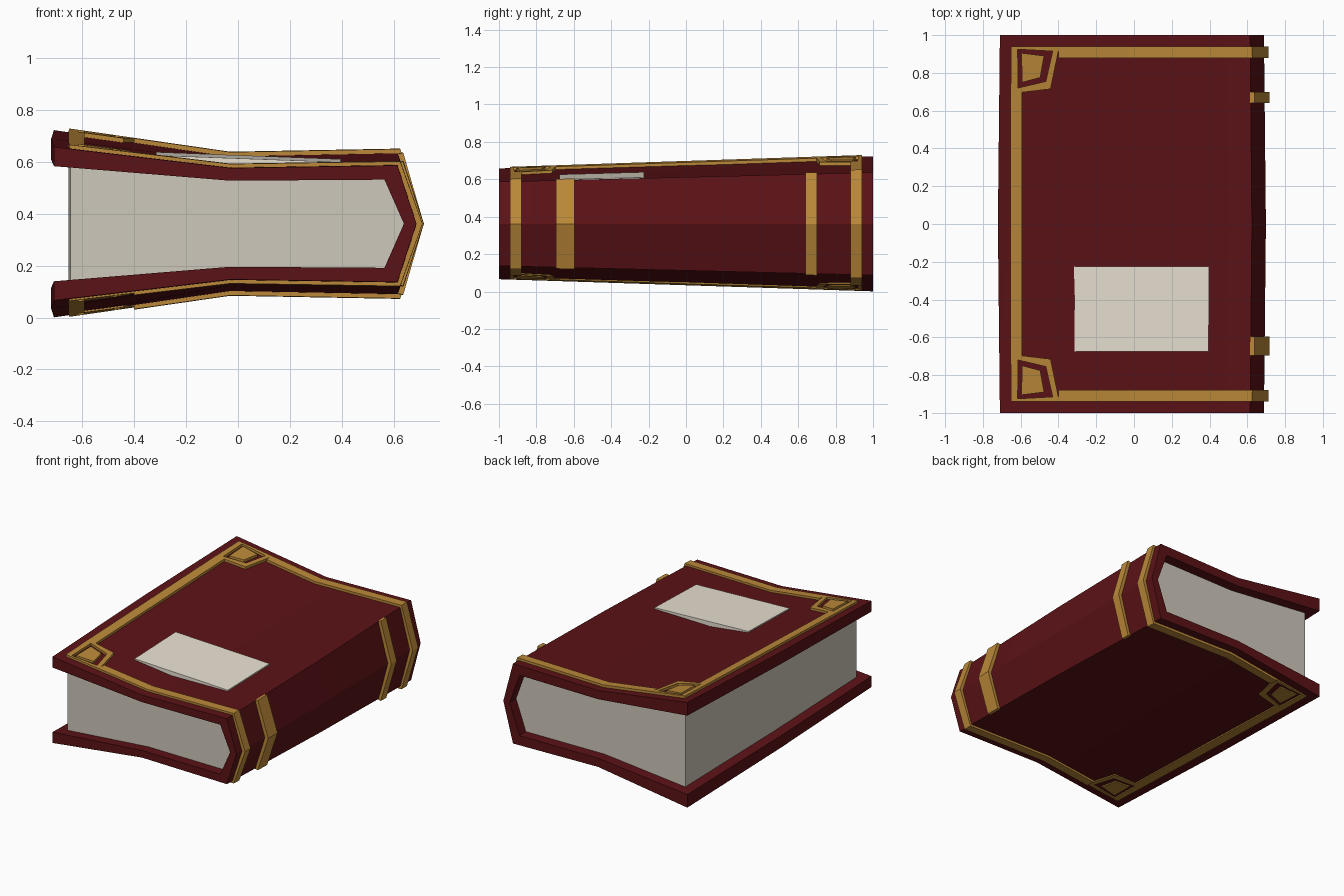
import bpy, bmesh

if "Cube" in bpy.data.objects:
    bpy.data.objects.remove(bpy.data.objects["Cube"])

CZ = 0.362                      # mid height of the book


def scale(y):                   # book gets thicker toward the back
    return 1 + 0.11 * (y + 1)


def place(x, h, y):
    return (x * (1 + 0.015 * (1 - abs(y))), y, CZ + h * scale(y))


def material(name, rgb):
    m = bpy.data.materials.new(name)
    m.diffuse_color = (*rgb, 1)
    m.use_nodes = True
    m.node_tree.nodes["Principled BSDF"].inputs["Base Color"].default_value = m.diffuse_color
    return m


RED = material("red_leather", (0.105, 0.006, 0.008))
GOLD = material("gold_trim", (0.50, 0.25, 0.04))
PAPER = material("paper", (0.62, 0.58, 0.50))
LABEL = material("label_paper", (0.82, 0.76, 0.65))


def finish(name, bm, mat, smooth=False):
    bmesh.ops.recalc_face_normals(bm, faces=bm.faces)
    me = bpy.data.meshes.new(name)
    bm.to_mesh(me)
    bm.free()
    me.materials.append(mat)
    ob = bpy.data.objects.new(name, me)
    bpy.context.collection.objects.link(ob)
    if smooth:
        bpy.ops.object.select_all(action='DESELECT')
        ob.select_set(True)
        bpy.context.view_layer.objects.active = ob
        bpy.ops.object.shade_smooth_by_angle(angle=0.4)
    return ob


def mirrored(half):
    """Upper (x, h) points plus their reflection below mid height."""
    return half + [(x, -h) for x, h in reversed(half) if h]


def prism(name, profile, ys, mat, smooth=False):
    """Closed (x, h) profile swept along y."""
    bm = bmesh.new()
    rings = [[bm.verts.new(place(x, h, y)) for x, h in profile] for y in ys]
    n = len(profile)
    for a, b in zip(rings, rings[1:]):
        for i in range(n):
            j = (i + 1) % n
            bm.faces.new((a[i], a[j], b[j], b[i]))
    bm.faces.new(rings[0])
    bm.faces.new(rings[-1])
    return finish(name, bm, mat, smooth)


OUTER = [(-0.71, 0.296), (-0.03, 0.215), (0.615, 0.225), (0.688, 0)]
INNER = [(-0.71, 0.222), (-0.03, 0.166), (0.565, 0.17), (0.64, 0)]


def surf(x):
    """Height of the outer cover above mid height at x."""
    for (x0, h0), (x1, h1) in zip(OUTER[:2], OUTER[1:3]):
        if x <= x1 or x1 > 0.6:
            return h0 + (h1 - h0) * (x - x0) / (x1 - x0)


def plates(name, polys, side, lift, mat):
    """Raised plates lying on a cover; each polygon is a list of (x, y)."""
    bm = bmesh.new()
    for poly in polys:
        rings = [[bm.verts.new(place(x, side * (surf(x) + d), y)) for x, y in poly]
                 for d in (-0.01, lift)]
        n = len(poly)
        for i in range(n):
            j = (i + 1) % n
            bm.faces.new((rings[0][i], rings[0][j], rings[1][j], rings[1][i]))
        bm.faces.new(rings[0])
        bm.faces.new(rings[1])
    return finish(name, bm, mat)


# Leather cover: a bent shell, and the page block inside it
prism("cover", mirrored(OUTER) + mirrored(INNER)[::-1], (-1, 0, 1), RED, True)
pages = [(-0.645, 0.222), (-0.03, 0.172), (0.57, 0.175), (0.645, 0)]
prism("page_block", mirrored(pages), (-0.93, 0, 0.93), PAPER, True)

# Gold end borders: wrap from the top cover round the spine to the bottom cover
T = 0.014
path_in = mirrored([(-0.40, surf(-0.40) - 0.01), (-0.03, 0.205), (0.605, 0.215), (0.675, 0)])
path_out = mirrored([(-0.40, surf(-0.40) + T), (-0.03, 0.215 + T), (0.625, 0.225 + T), (0.711, 0)])
for name, y0, y1 in (("front", -0.94, -0.88), ("back", 0.88, 0.94)):
    prism(name + "_border", path_out + path_in[::-1], (y0, y1), GOLD)

# Inner spine bands
band_in = mirrored([(0.612, 0.215), (0.675, 0)])
band_out = mirrored([(0.612, 0.228), (0.634, 0.232), (0.713, 0)])
for name, y0, y1 in (("front", -0.695, -0.595), ("back", 0.64, 0.70)):
    prism(name + "_spine_band", band_out + band_in[::-1], (y0, y1), GOLD)

# Corner ornaments and fore-edge strips on both covers
frame = [(-0.65, 0.94), (-0.395, 0.94), (-0.44, 0.715), (-0.65, 0.69)]
hole = [(-0.615, 0.925), (-0.43, 0.915), (-0.465, 0.755), (-0.612, 0.72)]
stud = [(-0.595, 0.905), (-0.475, 0.89), (-0.495, 0.775), (-0.59, 0.75)]
for side, label, lift in ((1, "top", T), (-1, "bottom", 0.007)):
    strip = [(-0.65, -0.70), (-0.59, -0.70), (-0.59, 0.70), (-0.65, 0.70)]
    plates(label + "_edge_strip", [strip], side, lift, GOLD)
    for s, end in ((-1, "front"), (1, "back")):
        def flip(pts):
            return [(x, s * y) for x, y in pts]
        ring = [[frame[i], frame[(i + 1) % 4], hole[(i + 1) % 4], hole[i]] for i in range(4)]
        plates(f"{label}_{end}_corner_frame", [flip(q) for q in ring], side, lift, GOLD)
        plates(f"{label}_{end}_corner_stud", [flip(stud)], side, lift, GOLD)

# Paper label: flat on top, following the bent cover underneath
tag = [(-0.313, surf(-0.313) + 0.006), (0.393, surf(0.393) + 0.008),
       (0.393, surf(0.393) - 0.004), (-0.03, 0.211), (-0.313, surf(-0.313) - 0.004)]
prism("label", tag, (-0.675, -0.225), LABEL)
